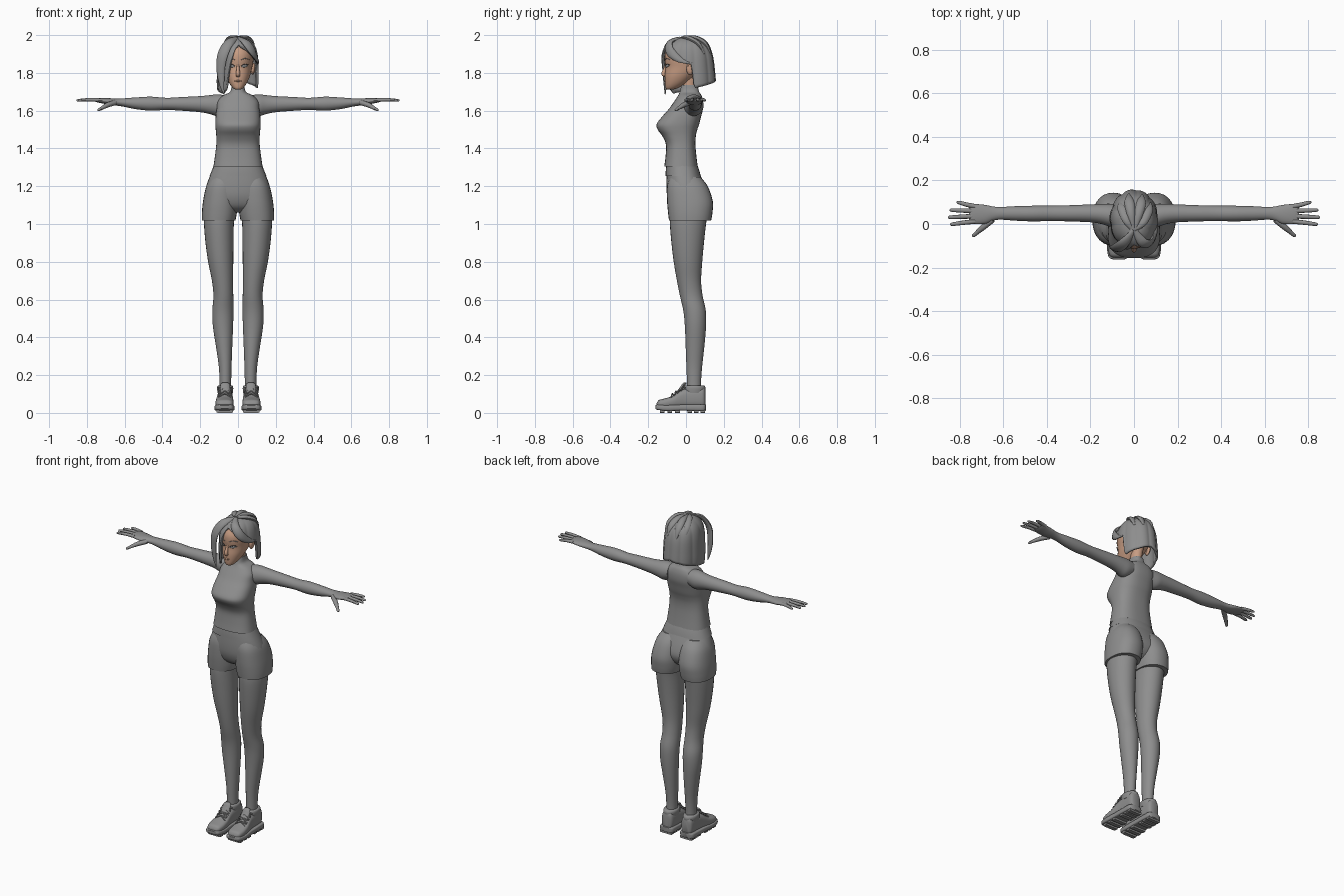
import bpy, bmesh, math
from mathutils import Vector


def material(name, rgb):
    m = bpy.data.materials.new(name)
    m.diffuse_color = (*rgb, 1)
    return m


GREY = material("plain_grey", (0.27, 0.27, 0.27))
SKIN = material("skin", (0.58, 0.34, 0.23))
DARK = material("dark_lash", (0.06, 0.05, 0.05))


def spline(rows, steps):
    """Catmull-Rom interpolation of equal-length rows."""
    rows = [tuple(r) for r in rows]
    p = [rows[0]] + rows + [rows[-1]]
    out = []
    for i in range(1, len(p) - 2):
        for s in range(steps):
            t = s / steps
            out.append([0.5 * (2 * b + (c - a) * t + (2 * a - 5 * b + 4 * c - d) * t * t
                               + (3 * b - a - 3 * c + d) * t ** 3)
                        for a, b, c, d in zip(*p[i - 1:i + 3])])
    return out + [list(rows[-1])]


def skin(name, rings, mat, mirror=False, cap=True, closed=True, angle=40):
    """Bridge rings of points into one surface."""
    bm = bmesh.new()
    vs = [[bm.verts.new(p) for p in r] for r in rings]
    n = len(rings[0])
    for a, b in zip(vs, vs[1:]):
        for i in range(n if closed else n - 1):
            j = (i + 1) % n
            bm.faces.new((a[i], a[j], b[j], b[i]))
    if cap:
        bm.faces.new(vs[0])
        bm.faces.new(vs[-1])
    bmesh.ops.recalc_face_normals(bm, faces=bm.faces)
    me = bpy.data.meshes.new(name)
    bm.to_mesh(me)
    bm.free()
    me.materials.append(mat)
    ob = bpy.data.objects.new(name, me)
    bpy.context.collection.objects.link(ob)
    bpy.ops.object.select_all(action='DESELECT')
    bpy.context.view_layer.objects.active = ob
    ob.select_set(True)
    bpy.ops.object.shade_smooth_by_angle(angle=math.radians(angle))
    if mirror:
        ob.modifiers.new("mirror", 'MIRROR')
    return ob


def loft(name, axis, rows, mat=GREY, mirror=False, n=2.0, sides=28, steps=4, angle=40):
    """Rows: position on axis, low/high of 1st other axis, low/high of 2nd."""
    rings = []
    for t, ul, uh, vl, vh in spline(rows, steps):
        ring = []
        for k in range(sides):
            a = math.tau * k / sides
            c, s = math.cos(a), math.sin(a)
            u = (ul + uh) / 2 + (uh - ul) / 2 * math.copysign(abs(c) ** (2 / n), c)
            v = (vl + vh) / 2 + (vh - vl) / 2 * math.copysign(abs(s) ** (2 / n), s)
            ring.append({'x': (t, u, v), 'y': (u, t, v), 'z': (u, v, t)}[axis])
        rings.append(ring)
    return skin(name, rings, mat, mirror, angle=angle)


def sweep(name, pts, mat=GREY, mirror=False, sides=10, steps=4, out=(0, 0, 1)):
    """Tapered tube; points are x, y, z, half width, half thickness along out."""
    path = spline(pts, steps)
    rings = []
    for i, p in enumerate(path):
        a, b = path[max(i - 1, 0)], path[min(i + 1, len(path) - 1)]
        d = (Vector(b[:3]) - Vector(a[:3])).normalized()
        side = d.cross(Vector(out)).normalized()
        up = side.cross(d)
        rings.append([Vector(p[:3]) + side * p[3] * math.cos(math.tau * k / sides)
                      + up * p[4] * math.sin(math.tau * k / sides) for k in range(sides)])
    return skin(name, rings, mat, mirror)


# Sleeveless top with collar
loft("top", 'z', [
    (1.305, -.130, .130, -.115, .062), (1.36, -.122, .122, -.108, .055),
    (1.42, -.115, .115, -.106, .05), (1.465, -.115, .115, -.125, .052),
    (1.50, -.118, .118, -.150, .06), (1.53, -.120, .120, -.155, .07),
    (1.57, -.118, .118, -.125, .08), (1.61, -.113, .113, -.09, .09),
    (1.65, -.108, .108, -.062, .09), (1.68, -.080, .080, -.042, .082),
    (1.70, -.042, .042, -.033, .07), (1.735, -.034, .034, -.024, .06)], n=2.6, sides=40)

# Shorts: waistband, hips and two legs
loft("waistband", 'z', [(1.255, -.150, .150, -.108, .078), (1.285, -.138, .138, -.107, .070),
                        (1.312, -.128, .128, -.104, .060)], n=2.4, steps=2)
loft("shorts_hips", 'z', [(1.275, -.141, .141, -.102, .070), (1.20, -.168, .168, -.104, .10),
                          (1.14, -.176, .176, -.098, .112), (1.09, -.165, .165, -.075, .09),
                          (1.06, -.12, .12, -.03, .05)], n=2.3)
loft("shorts_leg", 'z', [(1.25, .015, .140, -.085, .075), (1.20, .004, .168, -.10, .115),
                         (1.12, .002, .185, -.10, .142), (1.06, .006, .191, -.095, .140),
                         (1.018, .014, .191, -.09, .133)], mirror=True, n=2.3)

# Legs
loft("leg", 'z', [(1.06, .016, .178, -.082, .115), (1.0, .022, .180, -.085, .106),
                  (.90, .024, .172, -.077, .095), (.80, .025, .158, -.065, .086),
                  (.70, .026, .138, -.048, .080), (.62, .025, .130, -.032, .088),
                  (.54, .024, .136, -.014, .105), (.46, .026, .133, -.006, .106),
                  (.36, .030, .118, -.002, .098), (.25, .034, .102, .002, .086),
                  (.17, .036, .098, .005, .080), (.10, .036, .098, .005, .08)], mirror=True)

# Shoes: upper, padded collar, tongue, sole, treads, laces
loft("shoe_upper", 'y', [(-.155, .045, .095, .03, .052), (-.143, .030, .112, .025, .068),
                         (-.11, .023, .119, .025, .077), (-.07, .024, .117, .025, .090),
                         (-.035, .027, .112, .025, .115), (0, .028, .108, .025, .130),
                         (.05, .028, .107, .025, .135), (.09, .032, .104, .025, .138),
                         (.102, .045, .09, .03, .12)], mirror=True, n=2.8)
loft("shoe_collar", 'z', [(.105, .028, .108, -.012, .099), (.13, .025, .111, -.014, .103),
                          (.143, .028, .108, -.011, .098), (.146, .036, .100, -.003, .09)],
     mirror=True)
sweep("shoe_tongue", [(.068, -.055, .094, .024, .008), (.068, -.025, .13, .026, .009),
                      (.068, -.01, .152, .024, .009), (.068, .002, .156, .016, .005)],
      mirror=True, out=(0, -.6, .8))
loft("shoe_sole", 'y', [(-.162, .042, .098, .022, .040), (-.15, .026, .117, .016, .044),
                        (-.10, .018, .125, .010, .042), (-.03, .021, .120, .012, .044),
                        (.05, .022, .118, .010, .046), (.095, .026, .114, .010, .046),
                        (.107, .045, .09, .014, .044)], mirror=True, n=5)
for y in (-.125, -.085, -.045, .02, .055, .088):
    h = .044 if y < 0 else .041
    loft("shoe_tread", 'y', [(y - .012, .07 - h, .07 + h, 0, .02),
                             (y + .012, .07 - h, .07 + h, 0, .02)],
         mirror=True, n=8, steps=1, sides=16)
for k in range(4):
    y, z = -.078 + .019 * k, .092 + .0135 * k
    for s in (-1, 1):
        sweep("shoe_lace", [(.07 - s * .034, y, z - .008, .004, .004),
                            (.07, y + .006, z + .009, .004, .004),
                            (.07 + s * .034, y + .015, z, .004, .004)],
              mirror=True, sides=6, steps=3)

# Arms and palms
loft("arm", 'x', [(.07, -.012, .088, 1.585, 1.682), (.11, -.012, .093, 1.572, 1.686),
                  (.15, .0, .092, 1.582, 1.682), (.20, .008, .090, 1.592, 1.677),
                  (.30, .012, .086, 1.600, 1.672), (.38, .014, .084, 1.604, 1.668),
                  (.46, .012, .084, 1.600, 1.674), (.54, .015, .082, 1.608, 1.670),
                  (.61, .020, .078, 1.622, 1.665), (.645, .016, .080, 1.627, 1.664),
                  (.68, .002, .087, 1.631, 1.666), (.715, -.001, .091, 1.638, 1.667),
                  (.745, .002, .092, 1.644, 1.666), (.758, .012, .084, 1.649, 1.661)],
     mirror=True)

# Fingers and thumb
for name, y0, y1, x1 in (("index_finger", .012, -.001, .845), ("middle_finger", .036, .031, .855),
                         ("ring_finger", .060, .064, .847), ("little_finger", .081, .099, .815)):
    ym = (y0 + y1) / 2
    sweep(name, [(.73, y0, 1.656, .011, .010), ((.73 + x1) / 2, ym, 1.658, .010, .009),
                 (x1 - .01, y1, 1.655, .008, .007), (x1, y1, 1.654, .003, .003)], mirror=True)
sweep("thumb", [(.65, .02, 1.643, .014, .014), (.69, -.012, 1.630, .014, .013),
                (.72, -.038, 1.614, .010, .009), (.737, -.053, 1.604, .008, .007),
                (.742, -.057, 1.601, .003, .003)], mirror=True)

# Neck and head
loft("neck", 'z', [(1.70, -.030, .030, -.018, .055), (1.74, -.030, .030, -.02, .055),
                   (1.80, -.034, .034, -.02, .07)], SKIN)
loft("head", 'z', [(1.711, -.010, .010, -.098, -.075), (1.719, -.026, .026, -.107, -.045),
                   (1.745, -.046, .046, -.111, .0), (1.785, -.064, .064, -.112, .05),
                   (1.83, -.075, .075, -.108, .10), (1.87, -.082, .082, -.113, .12),
                   (1.91, -.080, .080, -.108, .12), (1.95, -.062, .062, -.08, .10),
                   (1.975, -.025, .025, -.03, .06)], SKIN, n=2.15, sides=36)
sweep("nose", [(0, -.103, 1.85, .006, .006), (0, -.110, 1.825, .008, .008),
               (0, -.119, 1.797, .011, .012), (0, -.113, 1.785, .011, .008),
               (0, -.105, 1.782, .004, .004)], SKIN, out=(0, -1, 0))
loft("ear", 'x', [(.068, .008, .035, 1.80, 1.84), (.080, .002, .044, 1.79, 1.852),
                  (.089, .010, .040, 1.805, 1.848)], SKIN, mirror=True)

# Face details: eyelids, lashes, brows, lips
sweep("eye", [(.018, -.1085, 1.834, .002, .002), (.034, -.1025, 1.837, .008, .003),
              (.052, -.089, 1.838, .002, .002)], GREY, mirror=True, out=(.3, -1, 0))
sweep("lash", [(.016, -.109, 1.836, .001, .002), (.034, -.1035, 1.845, .002, .003),
               (.056, -.087, 1.843, .001, .002)], DARK, mirror=True, out=(.3, -1, 0))
sweep("brow", [(.014, -.111, 1.868, .001, .002), (.038, -.102, 1.876, .002, .003),
               (.060, -.086, 1.870, .001, .002)], GREY, mirror=True, out=(.3, -1, 0))
sweep("lips", [(-.02, -.107, 1.757, .001, .002), (0, -.112, 1.757, .005, .004),
               (.02, -.107, 1.757, .001, .002)], SKIN, out=(0, -1, 0))

# Hair: bob with a hem height that varies around the head
HEM = [(0, 1.95), (25, 1.925), (50, 1.89), (75, 1.862), (94, 1.85), (100, 1.72), (130, 1.735),
       (180, 1.762), (230, 1.735), (265, 1.715), (290, 1.70), (312, 1.69), (326, 1.72),
       (338, 1.85), (350, 1.92), (360, 1.95)]
SHAPE = spline([(1.988, .012, -.01, .03), (1.978, .055, -.06, .075), (1.945, .088, -.10, .118),
                (1.89, .104, -.122, .142), (1.80, .110, -.122, .154),
                (1.74, .111, -.118, .158), (1.68, .106, -.112, .158)], 6)


def lookup(table, x):
    """Linear lookup in rows sorted by their first value."""
    for a, b in zip(table, table[1:]):
        if x <= b[0]:
            t = max(0, (x - a[0]) / (b[0] - a[0]))
            return [p + (q - p) * t for p, q in zip(a, b)]
    return table[-1]


UP = SHAPE[::-1]
rings = []
for r in range(25):
    ring = []
    for k in range(120):
        deg = 3 * k
        f, a = r / 24, math.radians(deg)
        hem = lookup(HEM, deg)[1]
        z = 1.988 - (1.988 - hem) * f ** 1.5
        _, w, front, back = lookup(UP, z)
        groove = 1 + .05 * min(1, 2 * f) * (abs(math.sin(a * 5 + .6)) ** .6 - .7)
        depth = back if math.cos(a) < 0 else .02 - front
        if math.cos(a) < 0:
            depth = back - .02
        ring.append((w * groove * math.sin(a), .02 - depth * groove * math.cos(a), z))
    rings.append(ring)
hair = skin("hair", rings, GREY, cap=False, angle=50)
solid = hair.modifiers.new("thickness", 'SOLIDIFY')
solid.thickness = .012
skin("hair_crown", [rings[0], [(0, .01, 1.989)] * 120], GREY, cap=False)

# Loose locks falling from the parting
sweep("left_front_lock", [(.0, -.03, 1.982, .012, .008), (-.045, -.085, 1.962, .026, .012),
                          (-.080, -.112, 1.90, .030, .012), (-.092, -.112, 1.82, .024, .011),
                          (-.086, -.110, 1.74, .014, .008), (-.074, -.110, 1.685, .002, .002)],
      out=(-.4, -1, .3))
sweep("right_front_lock", [(.005, -.03, 1.984, .012, .008), (.040, -.085, 1.962, .024, .012),
                           (.076, -.085, 1.915, .026, .012), (.098, -.035, 1.872, .018, .010),
                           (.104, .03, 1.85, .006, .005)], out=(.5, -.8, .6))
for x, y in ((-.05, .02), (-.02, .05), (.03, .045), (.06, .01)):
    sweep("crown_lock", [(x * .2, -.02, 1.986, .010, .006), (x * .7, y, 1.985, .020, .013),
                         (x * 1.1, y + .055, 1.955, .022, .012),
                         (x * 1.25, y + .085, 1.90, .006, .006)], out=(0, .3, 1))
